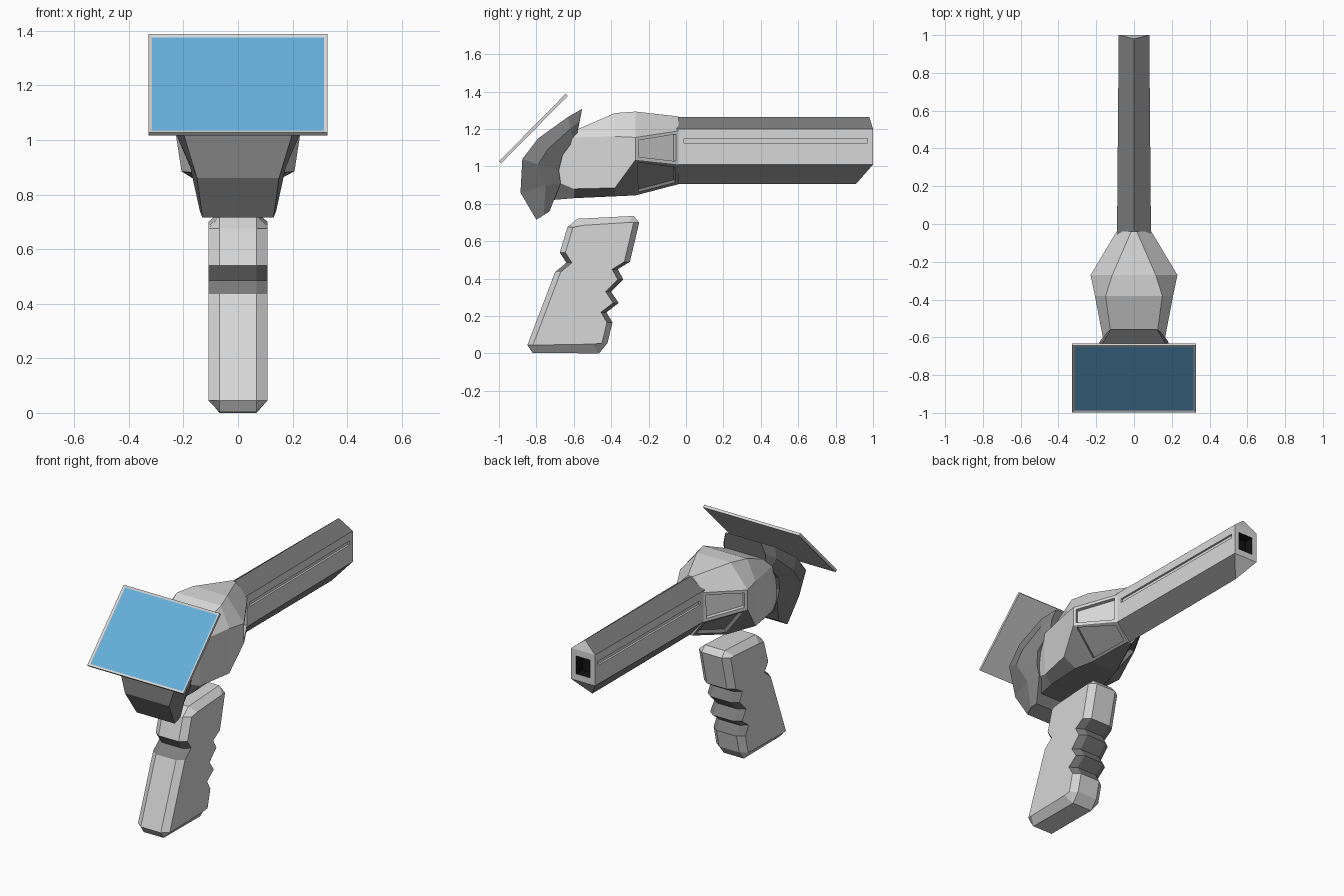
import bpy, bmesh, math
from mathutils import Vector, Matrix

if "Cube" in bpy.data.objects:
    bpy.data.objects.remove(bpy.data.objects["Cube"])


def material(name, rgb):
    m = bpy.data.materials.new(name)
    m.diffuse_color = (*rgb, 1)
    m.use_nodes = True
    m.node_tree.nodes["Principled BSDF"].inputs["Base Color"].default_value = m.diffuse_color
    return m


LIGHT, DARK, BLUE, BLACK = range(4)
MATS = [material("light_grey", (0.68, 0.68, 0.68)),
        material("dark_grey", (0.21, 0.21, 0.21)),
        material("screen_blue", (0.13, 0.43, 0.71)),
        material("black", (0.006, 0.006, 0.006))]


def finish(bm, name):
    me = bpy.data.meshes.new(name)
    bm.to_mesh(me)
    bm.free()
    for m in MATS:
        me.materials.append(m)
    ob = bpy.data.objects.new(name, me)
    bpy.context.collection.objects.link(ob)
    return ob


def loft(rings, cap_end=True):
    """Skin closed rings of equal length, capping the ends."""
    bm = bmesh.new()
    rows = [[bm.verts.new(p) for p in r] for r in rings]
    n = len(rows[0])
    for a, b in zip(rows, rows[1:]):
        for i in range(n):
            j = (i + 1) % n
            bm.faces.new((a[i], a[j], b[j], b[i]))
    bm.faces.new(rows[0])
    if cap_end:
        bm.faces.new(rows[-1])
    bmesh.ops.recalc_face_normals(bm, faces=bm.faces)
    return bm, rows


def recess(bm, face, depth, inset=0.02, place=None, mat=None):
    """Inset a face, optionally move its corners, and sink it."""
    bmesh.ops.inset_individual(bm, faces=[face], thickness=inset)
    if place:
        for v in face.verts:
            v.co = place(v.co)
    face.normal_update()
    nor = face.normal.copy()
    new = bmesh.ops.extrude_discrete_faces(bm, faces=[face])["faces"][0]
    bmesh.ops.translate(bm, vec=-nor * depth, verts=new.verts)
    if mat is not None:
        new.material_index = mat
        for e in new.edges:
            for f in e.link_faces:
                f.material_index = mat


def mirror_ring(y, half):
    """Ring from (half-width, z) points listed top to bottom."""
    return [(x, y, z) for x, z in half] + [(-x, y, z) for x, z in reversed(half)]


# Main body: y, top (w, z), side width, upper and lower side z, bottom (w, z)
sections = [
    (-0.72, 0.10, 1.12, 0.13, 1.08, 0.93, 0.10, 0.82),
    (-0.60, 0.12, 1.19, 0.165, 1.155, 0.88, 0.12, 0.83),
    (-0.38, 0.15, 1.285, 0.207, 1.16, 0.885, 0.12, 0.84),
    (-0.27, 0.115, 1.293, 0.23, 1.155, 1.035, 0.09, 0.845),
    (-0.04, 0.015, 1.267, 0.092, 1.19, 1.01, 0.015, 0.905)]
bm, _ = loft([mirror_ring(y, [(wt, zt), (ws, zu), (ws, zl), (wb, zb)])
              for y, wt, zt, ws, zu, zl, wb, zb in sections])
for f in bm.faces:
    f.material_index = DARK if f.normal.z < -0.2 else LIGHT
vents = [f for f in bm.faces if abs(f.normal.x) > 0.7 and f.calc_center_median().y > -0.2]
for f in vents:
    recess(bm, f, 0.025, 0.024)
finish(bm, "body")

# Barrel: ridged six-sided tube with a raked muzzle
def barrel_ring(w, y_top, y_mid, y_low):
    return [(0, y_top, 1.265), (w, y_mid, 1.2), (w, y_mid, 1.01),
            (0, y_low, 0.907), (-w, y_mid, 1.01), (-w, y_mid, 1.2)]


bm, rows = loft([barrel_ring(0.09, -0.06, -0.06, -0.06),
                 barrel_ring(0.081, 0.98, 1.0, 0.91)], cap_end=False)
t, r1, r2, b, l2, l1 = rows[1]
bm.faces.new((t, r1, l1))
bm.faces.new((b, l2, r2))
muzzle = bm.faces.new((r1, r2, l2, l1))
bmesh.ops.recalc_face_normals(bm, faces=bm.faces)
for f in bm.faces:
    f.material_index = DARK if abs(f.normal.z) > 0.3 and abs(f.normal.y) < 0.2 else LIGHT


def groove(co):
    y = 0.97 if co.y > 0.5 else -0.01
    w = 0.09 - 0.009 * (y + 0.06) / 1.06
    return Vector((math.copysign(w, co.x), y, 1.15 if co.z > 1.1 else 1.125))


sides = [f for f in bm.faces if abs(f.normal.x) > 0.9]
for f in sides:
    recess(bm, f, 0.012, 0.03, groove)
recess(bm, muzzle, 0.06, 0.02,
       lambda c: Vector((math.copysign(0.048, c.x), 1.0, 1.16 if c.z > 1.1 else 1.05)), BLACK)
finish(bm, "barrel")

# Rear shroud: curved shell of stations (back, middle, front), each (half-width, y, z)
stations = [
    [(0.12, -0.555, 1.308), (0.14, -0.57, 1.24), (0.14, -0.585, 1.16)],
    [(0.165, -0.63, 1.265), (0.18, -0.62, 1.20), (0.155, -0.60, 1.14)],
    [(0.20, -0.79, 1.15), (0.215, -0.74, 1.09), (0.17, -0.66, 1.06)],
    [(0.205, -0.875, 1.04), (0.222, -0.79, 1.01), (0.16, -0.68, 0.98)],
    [(0.15, -0.885, 0.86), (0.175, -0.75, 0.90), (0.15, -0.67, 0.91)],
    [(0.13, -0.80, 0.715), (0.14, -0.76, 0.74), (0.12, -0.73, 0.76)]]
bm, _ = loft([s + [(-x, y, z) for x, y, z in reversed(s)] for s in stations])
for f in bm.faces:
    f.material_index = DARK
finish(bm, "rear_shroud")

# Grip: side profile (y, z) with finger notches and chamfered sides
front = [(-0.82, 0.003), (-0.848, 0.045), (-0.70, 0.435), (-0.64, 0.485),
         (-0.675, 0.54), (-0.634, 0.675), (-0.58, 0.72)]
back = [(-0.28, 0.735), (-0.25, 0.70), (-0.30, 0.49), (-0.365, 0.45), (-0.335, 0.395),
        (-0.40, 0.33), (-0.36, 0.27), (-0.425, 0.22), (-0.393, 0.165),
        (-0.42, 0.055), (-0.465, 0.0)]
outer = front + back
inner = [(y + 0.03, min(max(z, 0.045), 0.685)) for y, z in front] + \
        [(y - 0.03, min(max(z, 0.05), 0.70)) for y, z in back]
bm, _ = loft([[(x, y, z) for y, z in prof] for x, prof in
              ((-0.108, inner), (-0.068, outer), (0.068, outer), (0.108, inner))])
for f in bm.faces:
    c = f.calc_center_median()
    notch = (0.43 < c.z < 0.53 and c.y < -0.55) or (0.17 < c.z < 0.48 and c.y > -0.46)
    f.material_index = DARK if notch and abs(f.normal.x) < 0.95 else LIGHT
finish(bm, "grip")

# Tilted display plate with inset screen
bm = bmesh.new()
bmesh.ops.create_cube(bm, size=1, matrix=Matrix.Diagonal((0.654, 0.505, 0.016, 1)))
top = max(bm.faces, key=lambda f: f.calc_center_median().z)
bmesh.ops.inset_individual(bm, faces=[top], thickness=0.018)
bmesh.ops.translate(bm, vec=(0, 0, -0.004), verts=top.verts)
top.material_index = BLUE
bmesh.ops.transform(bm, verts=bm.verts, matrix=Matrix.Translation((0, -0.816, 1.202))
                    @ Matrix.Rotation(math.radians(45.4), 4, 'X'))
finish(bm, "display")
